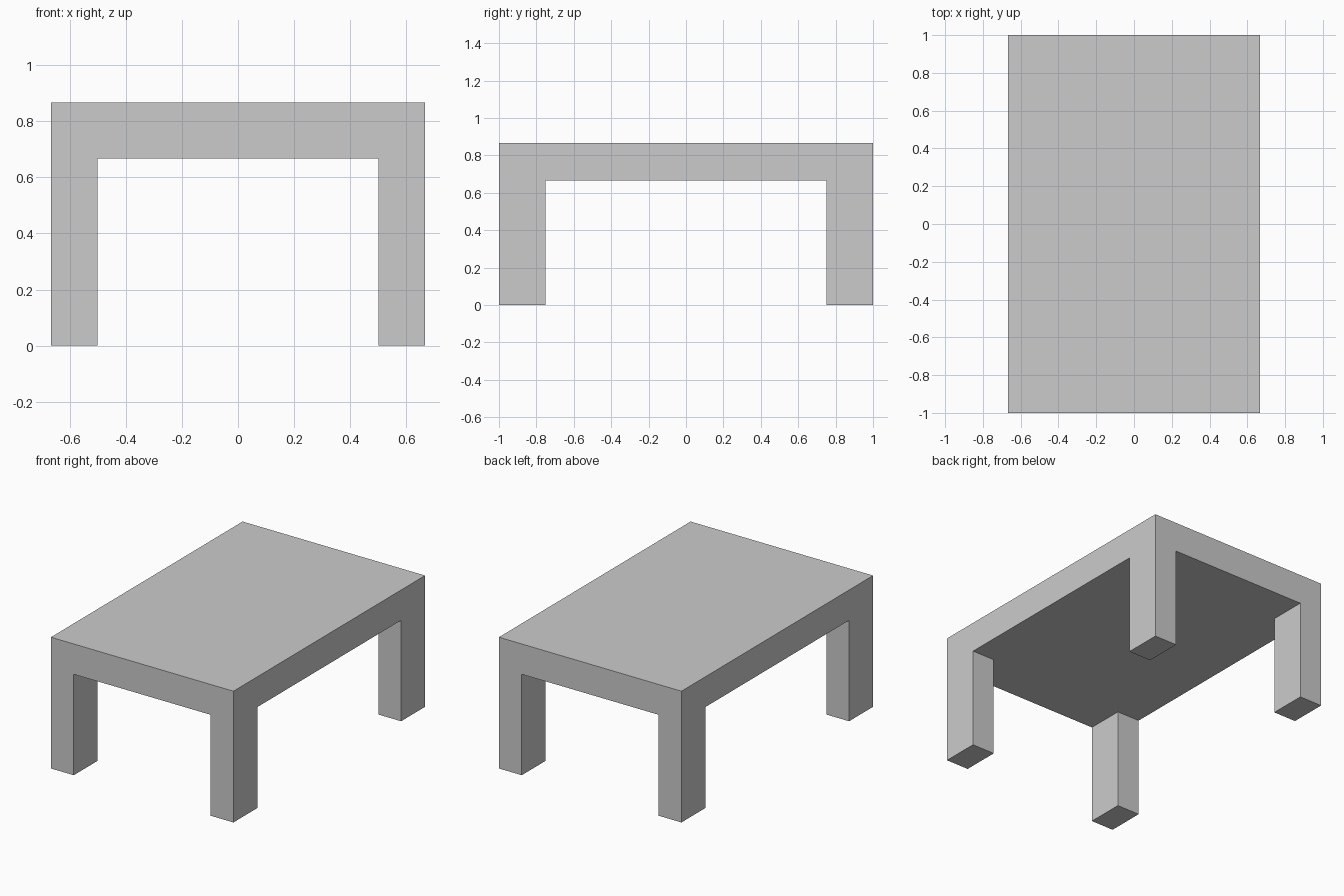
import bpy
import bmesh

if "Cube" in bpy.data.objects:
    bpy.data.objects.remove(bpy.data.objects["Cube"])

HALF_X, HALF_Y = 2 / 3, 1.0        # outer half sizes
INNER_X, INNER_Y = 0.5, 0.75       # inner leg faces
UNDERSIDE, TOP = 2 / 3, 0.867      # slab heights

bm = bmesh.new()

# Underside sheet, split into 3 x 3 so each corner is a leg footprint
xs = (-HALF_X, -INNER_X, INNER_X, HALF_X)
ys = (-HALF_Y, -INNER_Y, INNER_Y, HALF_Y)
grid = [[bm.verts.new((x, y, UNDERSIDE)) for y in ys] for x in xs]
cells = {}
for i in range(3):
    for j in range(3):
        cells[i, j] = bm.faces.new((grid[i][j], grid[i][j + 1],
                                    grid[i + 1][j + 1], grid[i + 1][j]))
corners = [cells[i, j] for i in (0, 2) for j in (0, 2)]

# Legs: pull the four corner cells down to the floor
legs = bmesh.ops.extrude_discrete_faces(bm, faces=corners)["faces"]
for face in legs:
    for v in face.verts:
        v.co.z = 0.0

# Slab: raise the outer rim and close the top
rim = [e for e in bm.edges if e.is_boundary]
raised = bmesh.ops.extrude_edge_only(bm, edges=rim)["geom"]
for v in (g for g in raised if isinstance(g, bmesh.types.BMVert)):
    v.co.z = TOP
bmesh.ops.contextual_create(
    bm, geom=[g for g in raised if isinstance(g, bmesh.types.BMEdge)
              and all(abs(v.co.z - TOP) < 1e-5 for v in g.verts)])

bmesh.ops.recalc_face_normals(bm, faces=bm.faces[:])
mesh = bpy.data.meshes.new("table")
bm.to_mesh(mesh)
bm.free()
table = bpy.data.objects.new("table", mesh)
bpy.context.collection.objects.link(table)
